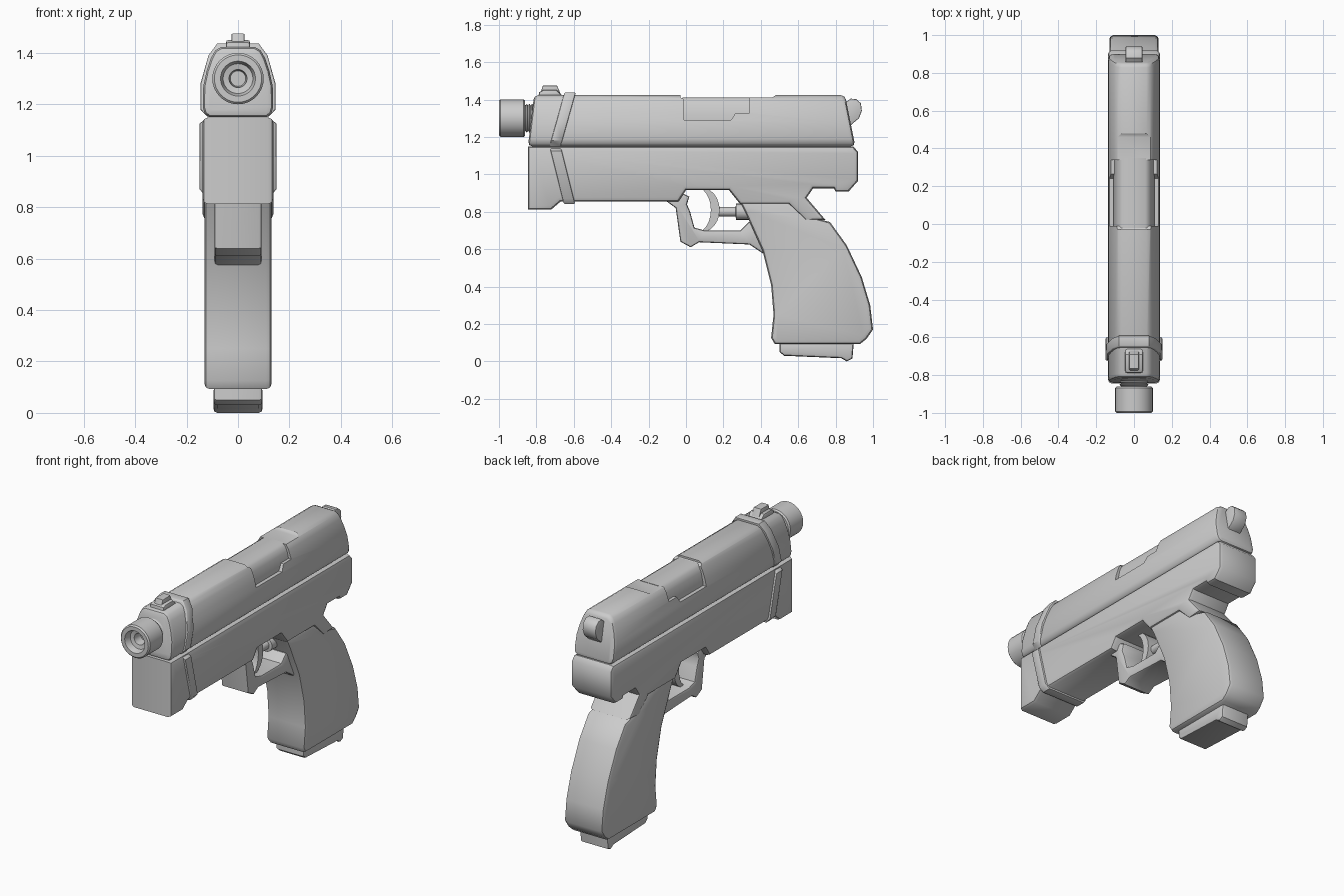
import bpy, bmesh, math


def finish(name, bm, angle=40):
    bmesh.ops.recalc_face_normals(bm, faces=bm.faces[:])
    me = bpy.data.meshes.new(name)
    bm.to_mesh(me)
    bm.free()
    ob = bpy.data.objects.new(name, me)
    bpy.context.collection.objects.link(ob)
    smooth(ob, angle)
    return ob


def smooth(ob, angle=40):
    bpy.ops.object.select_all(action='DESELECT')
    bpy.context.view_layer.objects.active = ob
    ob.select_set(True)
    bpy.ops.object.shade_smooth_by_angle(angle=math.radians(angle))


def prism(name, a, b, bevel, segments=2):
    """Join two matching point loops, capped, with rounded cap rims."""
    bm = bmesh.new()
    va = [bm.verts.new(p) for p in a]
    vb = [bm.verts.new(p) for p in b]
    caps = [bm.faces.new(va), bm.faces.new(vb[::-1])]
    n = len(va)
    for i in range(n):
        j = (i + 1) % n
        bm.faces.new((va[j], va[i], vb[i], vb[j]))
    bmesh.ops.recalc_face_normals(bm, faces=bm.faces[:])
    if bevel:
        rim = list({e for f in caps for e in f.edges})
        bmesh.ops.bevel(bm, geom=rim, offset=bevel, segments=segments, profile=0.5,
                        affect='EDGES', clamp_overlap=False)
    return finish(name, bm)


def plate(name, pts, half, bevel=0.015):
    """Side profile (y, z) extruded to both sides of x = 0."""
    return prism(name, [(-half, y, z) for y, z in pts], [(half, y, z) for y, z in pts], bevel)


def bar(name, half_sec, front, back, bevel=0.015):
    """Mirrored (x, z) section run along y; ends are slanted functions of z."""
    sec = half_sec + [(-x, z) for x, z in reversed(half_sec)]
    return prism(name, [(x, front(z), z) for x, z in sec], [(x, back(z), z) for x, z in sec], bevel)


def lathe(name, prof, zc, n=32):
    """Revolve (radius, y) points about a y-axis at height zc."""
    bm = bmesh.new()
    rings = [[bm.verts.new((r * math.cos(2 * math.pi * k / n), y, zc + r * math.sin(2 * math.pi * k / n)))
              for k in range(n)] for r, y in prof]
    for p, q in zip(rings, rings[1:]):
        for k in range(n):
            m = (k + 1) % n
            bm.faces.new((p[k], p[m], q[m], q[k]))
    bm.faces.new(rings[0])
    bm.faces.new(rings[-1])
    return finish(name, bm, 35)


# Slide with slanted ends
slide_sec = [(0.112, 1.15), (0.130, 1.165), (0.137, 1.19), (0.135, 1.27), (0.122, 1.33),
             (0.105, 1.38), (0.088, 1.41), (0.065, 1.423)]
slide = bar("slide", slide_sec, lambda z: -0.845 + 0.12 * (z - 1.15),
            lambda z: 0.905 - 0.20 * (z - 1.15), 0.022)

# Ejection port cut through the slide, with the chamber block inside it
cutter = plate("port_cutter", [(-0.03, 1.6), (-0.03, 1.412), (-0.01, 1.40), (-0.01, 1.29), (0.24, 1.29),
                               (0.265, 1.328), (0.34, 1.328), (0.34, 1.41), (0.46, 1.41),
                               (0.49, 1.43), (0.49, 1.6)], 0.3, 0)
cutter.hide_render = True
mod = slide.modifiers.new("port", 'BOOLEAN')
mod.operation, mod.solver, mod.object = 'DIFFERENCE', 'EXACT', cutter
bpy.context.view_layer.objects.active = slide
bpy.ops.object.modifier_apply(modifier=mod.name)
bpy.data.objects.remove(cutter)
smooth(slide)
bar("chamber", [(0.108, 1.27), (0.108, 1.31), (0.095, 1.37), (0.08, 1.40), (0.06, 1.412)],
    lambda z: -0.02, lambda z: 0.35, 0)

# Slanted raised bands on slide and frame
bar("slide_band", [(0.12, 1.152), (0.146, 1.18), (0.146, 1.28), (0.115, 1.39), (0.08, 1.437)],
    lambda z: -0.73 + 0.28 * (z - 1.15), lambda z: -0.67 + 0.28 * (z - 1.15), 0.006)
bar("frame_band", [(0.125, 0.842), (0.150, 0.87), (0.150, 1.125), (0.12, 1.148)],
    lambda z: -0.73 + 0.25 * (1.15 - z), lambda z: -0.67 + 0.25 * (1.15 - z), 0.006)

# Frame with dust cover, trigger arch and rear tang
plate("frame", [(-0.845, 1.149), (-0.845, 0.812), (-0.72, 0.812), (-0.67, 0.855), (-0.04, 0.855),
                (0.0, 0.915), (0.23, 0.915), (0.29, 0.84), (0.55, 0.84), (0.64, 0.752), (0.745, 0.757),
                (0.645, 0.875), (0.68, 0.925), (0.79, 0.925), (0.80, 0.908), (0.87, 0.908),
                (0.92, 0.965), (0.92, 1.12), (0.895, 1.149)], 0.138, 0.022)

# Grip and magazine base
plate("grip", [(0.29, 0.85), (0.32, 0.79), (0.41, 0.59), (0.455, 0.41), (0.468, 0.25), (0.455, 0.125),
               (0.475, 0.092), (0.93, 0.092), (0.965, 0.12), (1.0, 0.17), (0.985, 0.30), (0.94, 0.45),
               (0.86, 0.62), (0.77, 0.745), (0.64, 0.78), (0.55, 0.85)], 0.131, 0.022)
plate("magazine_base", [(0.50, 0.10), (0.50, 0.05), (0.525, 0.03), (0.83, 0.017), (0.86, 0.0),
                        (0.89, 0.015), (0.897, 0.10)], 0.096)

# Trigger guard, trigger and stop rod
plate("trigger_guard", [(-0.11, 0.86), (-0.055, 0.82), (-0.03, 0.64), (0.025, 0.61), (0.07, 0.637),
                        (0.34, 0.625), (0.43, 0.565), (0.48, 0.60), (0.44, 0.74), (0.335, 0.745),
                        (0.29, 0.70), (0.10, 0.70), (0.045, 0.715), (0.022, 0.80), (0.005, 0.84),
                        (0.018, 0.88), (-0.02, 0.90)], 0.092, 0.012)
arc = [math.radians(a) for a in range(-75, 76, 15)]
plate("trigger", [(0.08 + 0.10 * math.cos(a), 0.81 + 0.12 * math.sin(a)) for a in arc] +
      [(0.055 + 0.078 * math.cos(a), 0.81 + 0.12 * math.sin(a)) for a in reversed(arc)], 0.045, 0)
lathe("stop_rod", [(0.026, 0.15), (0.026, 0.265), (0.043, 0.268), (0.043, 0.36)], 0.80, 20)

# Threaded barrel and hollow muzzle cap
threads = [(0.077 if i % 2 else 0.068, -0.872 + 0.007 * i) for i in range(9)]
lathe("barrel_thread", threads, 1.30)
lathe("muzzle_cap", [(0.03, -0.90), (0.035, -0.955), (0.058, -0.96), (0.064, -0.99), (0.068, -1.0),
                     (0.092, -1.0), (0.10, -0.992), (0.10, -0.868), (0.092, -0.86), (0.02, -0.86)], 1.30)

# Front sight: base and post
plate("sight_base", [(-0.79, 1.41), (-0.785, 1.44), (-0.765, 1.45), (-0.69, 1.45), (-0.66, 1.42)], 0.047, 0.01)
plate("sight_post", [(-0.78, 1.43), (-0.765, 1.475), (-0.69, 1.475), (-0.67, 1.43)], 0.026, 0.006)

# Hammer
plate("hammer", [(0.80, 1.36), (0.855, 1.385), (0.88, 1.405), (0.91, 1.402), (0.935, 1.38), (0.94, 1.34),
                 (0.925, 1.30), (0.88, 1.262), (0.82, 1.25)], 0.045, 0.006)
